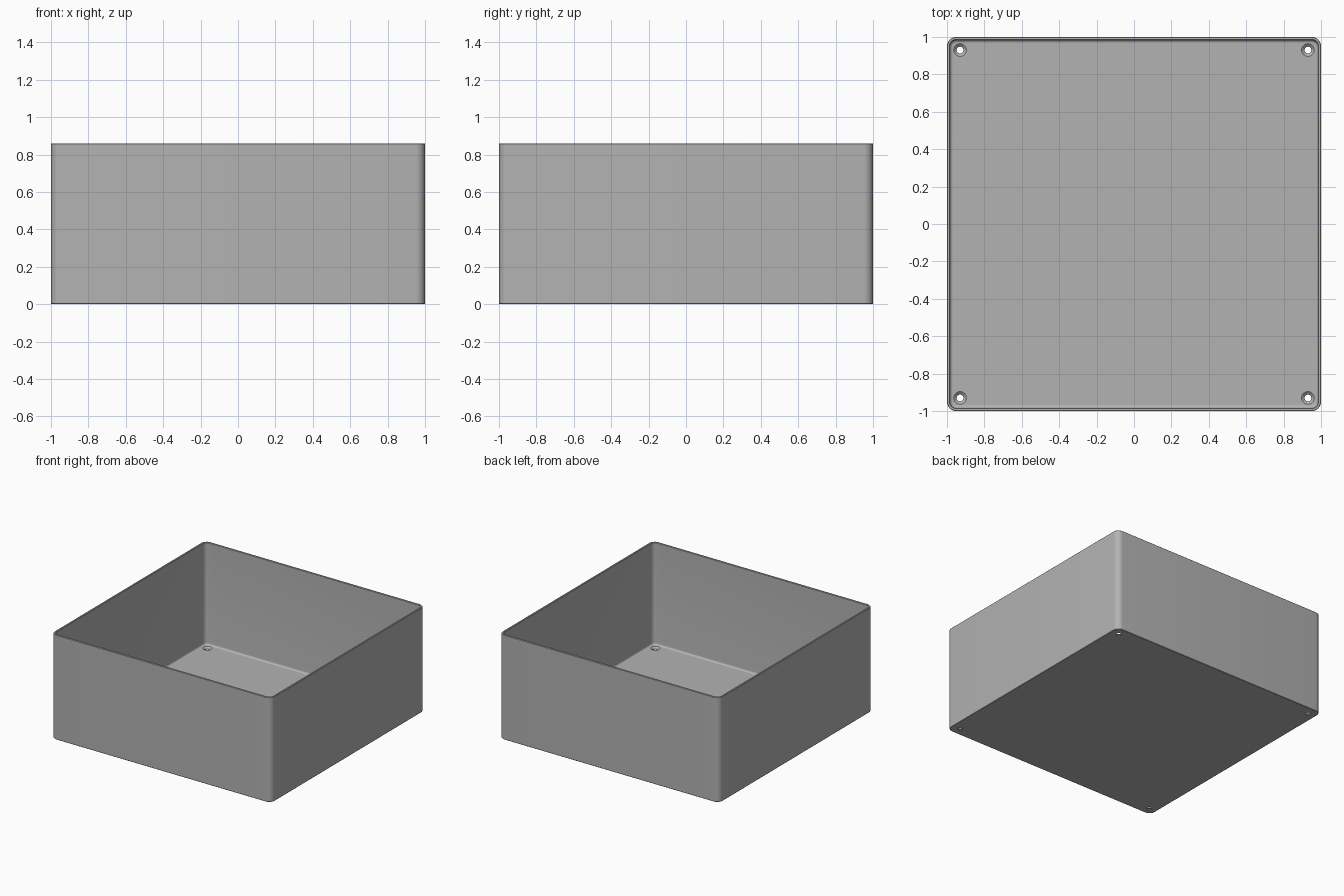
import bpy, bmesh
from math import cos, sin, pi, radians

cube = bpy.data.objects.get("Cube")
if cube:
    bpy.data.objects.remove(cube, do_unlink=True)

HEIGHT, WALL, FLOOR = 0.86, 0.016, 0.02
CORNER, FILLET, HOLE_POS = 0.05, 0.016, 0.93

grey = bpy.data.materials.new("grey plastic")
grey.use_nodes = True
grey.diffuse_color = (0.45, 0.45, 0.45, 1)
grey.node_tree.nodes["Principled BSDF"].inputs["Base Color"].default_value = grey.diffuse_color


def rounded_square(inset, steps=8):
    """Outline of the box, moved inward by inset."""
    r = CORNER - inset
    c = 1 - CORNER
    pts = []
    for quarter, (sx, sy) in enumerate([(1, 1), (-1, 1), (-1, -1), (1, -1)]):
        for i in range(steps + 1):
            a = (quarter + i / steps) * pi / 2
            pts.append((sx * c + r * cos(a), sy * c + r * sin(a)))
    return pts


def circle(x, y, r, n=32):
    return [(x + r * cos(2 * pi * i / n), y + r * sin(2 * pi * i / n)) for i in range(n)]


def add_loft(bm, rings):
    """Closed solid through (outline, z) rings, capped at both ends."""
    loops = [[bm.verts.new((x, y, z)) for x, y in outline] for outline, z in rings]
    for low, high in zip(loops, loops[1:]):
        n = len(low)
        for i in range(n):
            j = (i + 1) % n
            bm.faces.new((low[i], low[j], high[j], high[i]))
    bm.faces.new(loops[0][::-1])
    bm.faces.new(loops[-1])


def finish(bm, name):
    bmesh.ops.recalc_face_normals(bm, faces=bm.faces)
    mesh = bpy.data.meshes.new(name)
    bm.to_mesh(mesh)
    bm.free()
    mesh.materials.append(grey)
    obj = bpy.data.objects.new(name, mesh)
    bpy.context.collection.objects.link(obj)
    return obj


# Box shell: outer wall, softened rim, inner wall, filleted floor
profile = [(0.003, 0), (0, 0.003), (0, HEIGHT - 0.003), (0.003, HEIGHT),
           (WALL - 0.003, HEIGHT), (WALL, HEIGHT - 0.003)]
for i in range(7):
    a = i / 6 * pi / 2
    profile.append((WALL + FILLET * (1 - cos(a)), FLOOR + FILLET * (1 - sin(a))))
bm = bmesh.new()
add_loft(bm, [(rounded_square(d), z) for d, z in profile])
box = finish(bm, "open_box")

# Countersunk screw holes in the four floor corners
bm = bmesh.new()
for x in (-HOLE_POS, HOLE_POS):
    for y in (-HOLE_POS, HOLE_POS):
        add_loft(bm, [(circle(x, y, r), z) for r, z in
                      [(0.018, -0.05), (0.018, 0.006), (0.034, FLOOR), (0.034, FLOOR + 0.03)]])
cutter = finish(bm, "screw_hole_cutter")

cut = box.modifiers.new("screw holes", "BOOLEAN")
cut.operation = "DIFFERENCE"
cut.solver = "EXACT"
cut.object = cutter
bpy.ops.object.select_all(action="DESELECT")
bpy.context.view_layer.objects.active = box
box.select_set(True)
bpy.ops.object.modifier_apply(modifier=cut.name)
bpy.data.objects.remove(cutter, do_unlink=True)

bpy.ops.object.shade_smooth_by_angle(angle=radians(30))
